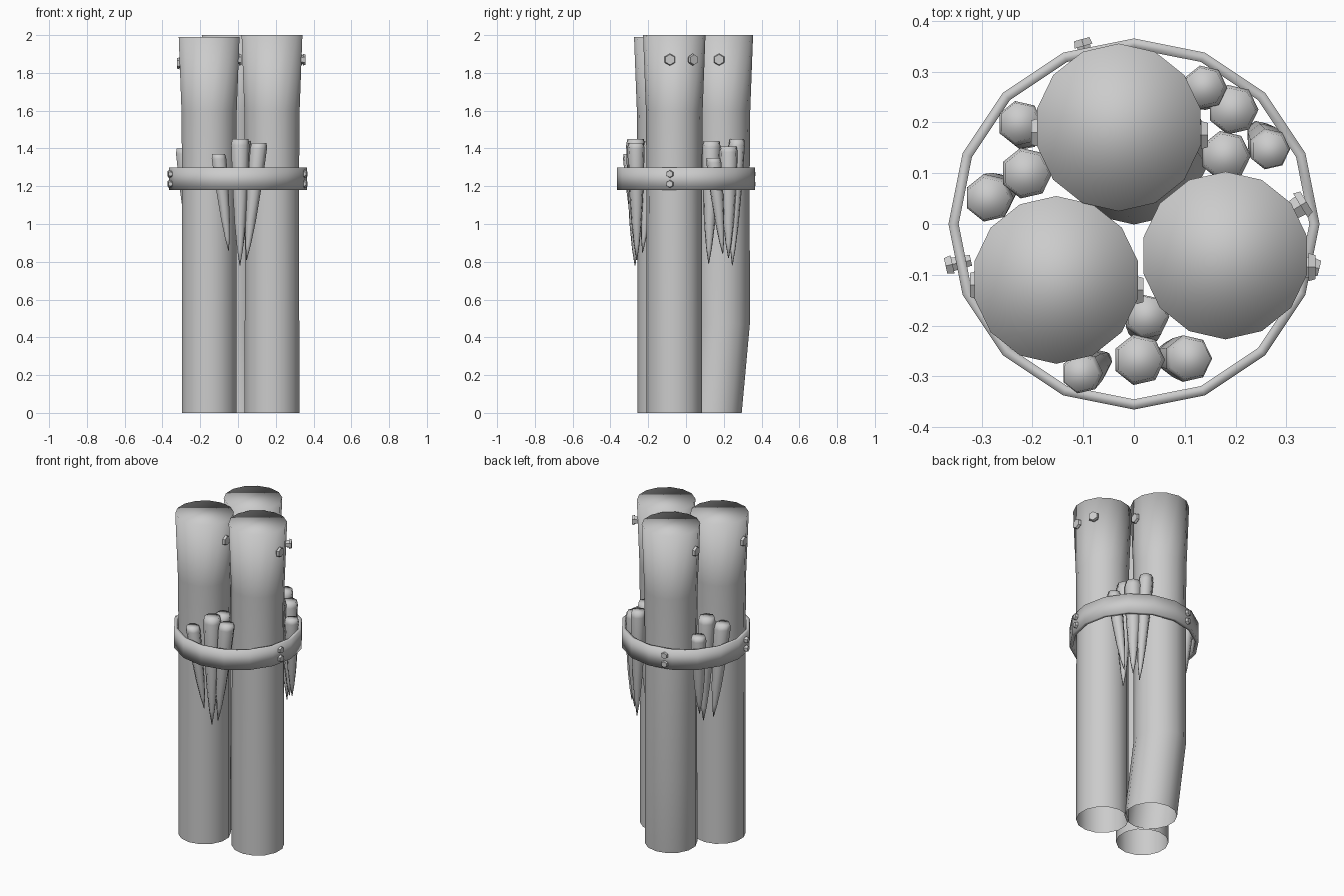
import bpy, bmesh
from math import cos, sin, pi, atan2
from mathutils import Vector, Matrix

if "Cube" in bpy.data.objects:
    bpy.data.objects.remove(bpy.data.objects["Cube"])


def finish(name, bm, smooth=True):
    bmesh.ops.recalc_face_normals(bm, faces=bm.faces)
    for f in bm.faces:
        f.smooth = smooth
    me = bpy.data.meshes.new(name)
    bm.to_mesh(me)
    bm.free()
    ob = bpy.data.objects.new(name, me)
    bpy.context.collection.objects.link(ob)
    return ob


def loft(name, sections, sides, cap_bottom=True, phase=0.0):
    """Skin of horizontal rings, each given as (x, y, z, radius)."""
    bm = bmesh.new()
    rings = []
    for x, y, z, r in sections:
        rings.append([bm.verts.new((x + r * cos(phase + 2 * pi * i / sides),
                                    y + r * sin(phase + 2 * pi * i / sides), z))
                      for i in range(sides)])
    for a, b in zip(rings, rings[1:]):
        for i in range(sides):
            j = (i + 1) % sides
            bm.faces.new((a[i], a[j], b[j], b[i]))
    bm.faces.new(rings[-1])
    if cap_bottom:
        bm.faces.new(rings[0][::-1])
    return finish(name, bm)


# Three logs: slightly flared tops, open undersides
def log(name, x, y, top, foot=(0, 0)):
    loft(name, [(x + foot[0], y + foot[1], 0, 0.148), (x, y, 0.47, 0.148),
                (x, y, 1.25, 0.147), (x, y, 1.6, 0.150), (x, y, top, 0.165)],
         14, cap_bottom=False, phase=pi / 14)


log("log_back", -0.03, 0.19, 2.0, (0.03, -0.043))
log("log_front_left", -0.153, -0.11, 1.99)
log("log_right", 0.18, -0.062, 2.0)

# Band around the logs
bm = bmesh.new()
rows = []
for r, z in ((0.365, 1.18), (0.365, 1.30), (0.345, 1.30), (0.345, 1.18)):
    rows.append([bm.verts.new((r * cos(pi * i / 8), r * sin(pi * i / 8), z))
                 for i in range(16)])
for k in range(4):
    a, b = rows[k], rows[(k + 1) % 4]
    for i in range(16):
        j = (i + 1) % 16
        bm.faces.new((a[i], a[j], b[j], b[i]))
finish("band", bm)


# Sharpened stakes tucked between logs and band
def stake(name, top, tip, r):
    profile = ((0, 0.04), (0.13, 0.32), (0.33, 0.60), (0.62, 0.84),
               (0.95, 1.0), (1.0, 0.88))
    a, b = Vector(tip), Vector(top)
    loft(name, [(*a.lerp(b, t), r * k) for t, k in profile], 7)


stakes = [
    # front group
    ((-0.105, -0.295, 1.37), (-0.05, -0.26, 0.86), 0.041),
    ((0.01, -0.267, 1.45), (0.01, -0.27, 0.78), 0.051),
    ((0.11, -0.265, 1.43), (0.045, -0.26, 0.81), 0.047),
    ((0.025, -0.18, 1.44), (0.02, -0.23, 0.85), 0.045),
    # back right group
    ((0.138, 0.27, 1.45), (0.165, 0.245, 0.78), 0.044),
    ((0.195, 0.225, 1.41), (0.195, 0.225, 0.82), 0.050),
    ((0.268, 0.145, 1.35), (0.235, 0.195, 0.84), 0.041),
    ((0.18, 0.135, 1.44), (0.18, 0.12, 0.79), 0.050),
    # back left group
    ((-0.225, 0.20, 1.36), (-0.205, 0.16, 0.86), 0.045),
    ((-0.213, 0.10, 1.44), (-0.19, 0.10, 0.79), 0.051),
    ((-0.287, 0.05, 1.40), (-0.245, 0.08, 0.82), 0.048),
]
for i, s in enumerate(stakes):
    stake(f"stake_{i + 1}", *s)


# Nails: six-sided heads on short tapered shanks
def nail(name, pos, angle, r):
    bm = bmesh.new()
    for r1, r2, depth, off in ((r * 0.6, r * 0.75, 0.04, -0.02),
                               (r, r * 0.85, 0.014, 0.004)):
        bmesh.ops.create_cone(bm, cap_ends=True, segments=6, radius1=r1,
                              radius2=r2, depth=depth,
                              matrix=Matrix.Translation((0, 0, off)))
    turn = Vector((cos(angle), sin(angle), 0)).to_track_quat('Z', 'Y')
    bm.transform(Matrix.Translation(pos) @ turn.to_matrix().to_4x4())
    finish(name, bm, smooth=False)


log_nails = [(0.346, -0.085, 1.87, 0), (0.33, 0.038, 1.87, 0.55),
             (0.135, 0.175, 1.87, 0), (-0.192, 0.18, 1.87, pi),
             (-0.312, -0.12, 1.85, pi), (0.008, -0.13, 1.87, 0)]
for i, (x, y, z, a) in enumerate(log_nails):
    nail(f"log_nail_{i + 1}", (x, y, z), a, 0.032)

for i, (x, y) in enumerate(((-0.36, -0.08), (0.354, -0.085), (-0.10, 0.353))):
    for z in (1.265, 1.212):
        nail(f"band_nail_{i + 1}", (x, y, z), atan2(y, x), 0.021)
